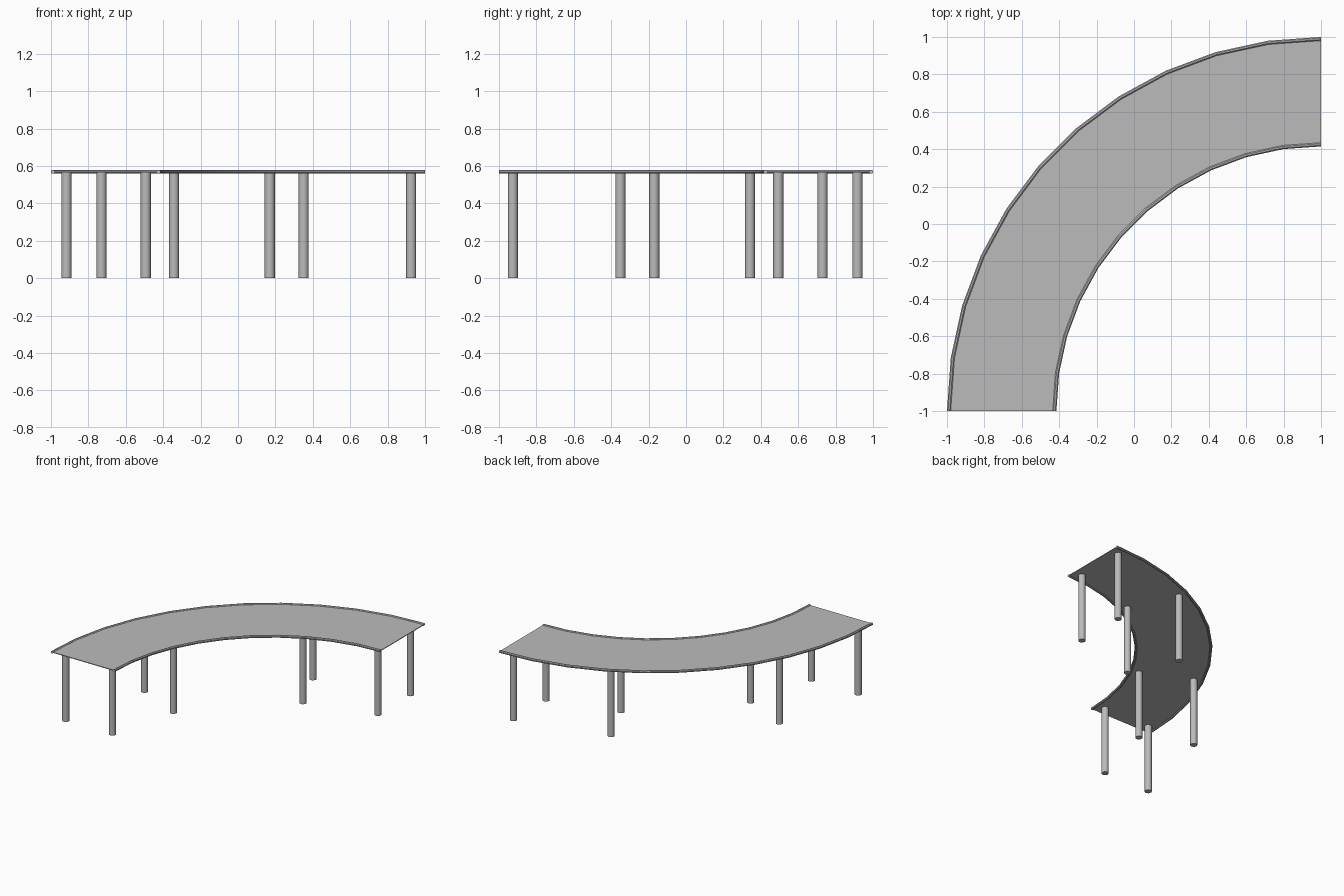
import bpy, bmesh
from math import sin, cos, pi, radians

if "Cube" in bpy.data.objects:
    bpy.data.objects.remove(bpy.data.objects["Cube"], do_unlink=True)

CENTER = (1.0, -1.0)      # centre of the quarter-circle bend
SEGMENTS = 11
R_IN, R_OUT = 1.415, 2.0
DECK_Z, LIP_R = 0.569, 0.01

grey = bpy.data.materials.new("plain_grey")
grey.use_nodes = True
grey.diffuse_color = (0.5, 0.5, 0.5, 1)
grey.node_tree.nodes["Principled BSDF"].inputs["Base Color"].default_value = (0.5, 0.5, 0.5, 1)


def finish(bm, name, smooth_angle):
    bmesh.ops.recalc_face_normals(bm, faces=bm.faces)
    mesh = bpy.data.meshes.new(name)
    bm.to_mesh(mesh)
    bm.free()
    mesh.materials.append(grey)
    obj = bpy.data.objects.new(name, mesh)
    bpy.context.collection.objects.link(obj)
    bpy.ops.object.select_all(action='DESELECT')
    obj.select_set(True)
    bpy.context.view_layer.objects.active = obj
    bpy.ops.object.shade_smooth_by_angle(angle=radians(smooth_angle))


def sweep(name, profile):
    """Sweep a closed (radius, height) profile along the quarter circle."""
    bm = bmesh.new()
    rings = []
    for i in range(SEGMENTS + 1):
        a = pi / 2 * i / SEGMENTS
        rings.append([bm.verts.new((CENTER[0] - r * cos(a), CENTER[1] + r * sin(a), z))
                      for r, z in profile])
    n = len(profile)
    for p, q in zip(rings, rings[1:]):
        for k in range(n):
            bm.faces.new((p[k], p[(k + 1) % n], q[(k + 1) % n], q[k]))
    bm.faces.new(rings[0])
    bm.faces.new(rings[-1])
    finish(bm, name, 30)


# Thin curved deck
t = 0.003
sweep("deck", [(R_IN + LIP_R, DECK_Z - t), (R_OUT - LIP_R, DECK_Z - t),
               (R_OUT - LIP_R, DECK_Z + t), (R_IN + LIP_R, DECK_Z + t)])

# Rounded lips along both curved edges
for name, r in (("inner_lip", R_IN + LIP_R), ("outer_lip", R_OUT - LIP_R)):
    ring = [pi / 8 + k * pi / 4 for k in range(8)]
    s = LIP_R / cos(pi / 8)
    sweep(name, [(r + s * cos(a), DECK_Z + s * sin(a)) for a in ring])

# Legs, mirrored across the diagonal of the bend
legs = {"outer_end_leg": (-0.917, -0.926), "inner_end_leg": (-0.493, -0.926),
        "outer_middle_leg": (-0.73, -0.17), "inner_middle_leg": (-0.342, -0.351)}
for name, (x, y) in legs.items():
    for side, (px, py) in (("right", (x, y)), ("left", (-y, -x))):
        bm = bmesh.new()
        bmesh.ops.create_cone(bm, cap_ends=True, segments=16, radius1=0.027,
                              radius2=0.027, depth=DECK_Z)
        bmesh.ops.translate(bm, verts=bm.verts, vec=(px, py, DECK_Z / 2))
        finish(bm, name + "_" + side, 40)
